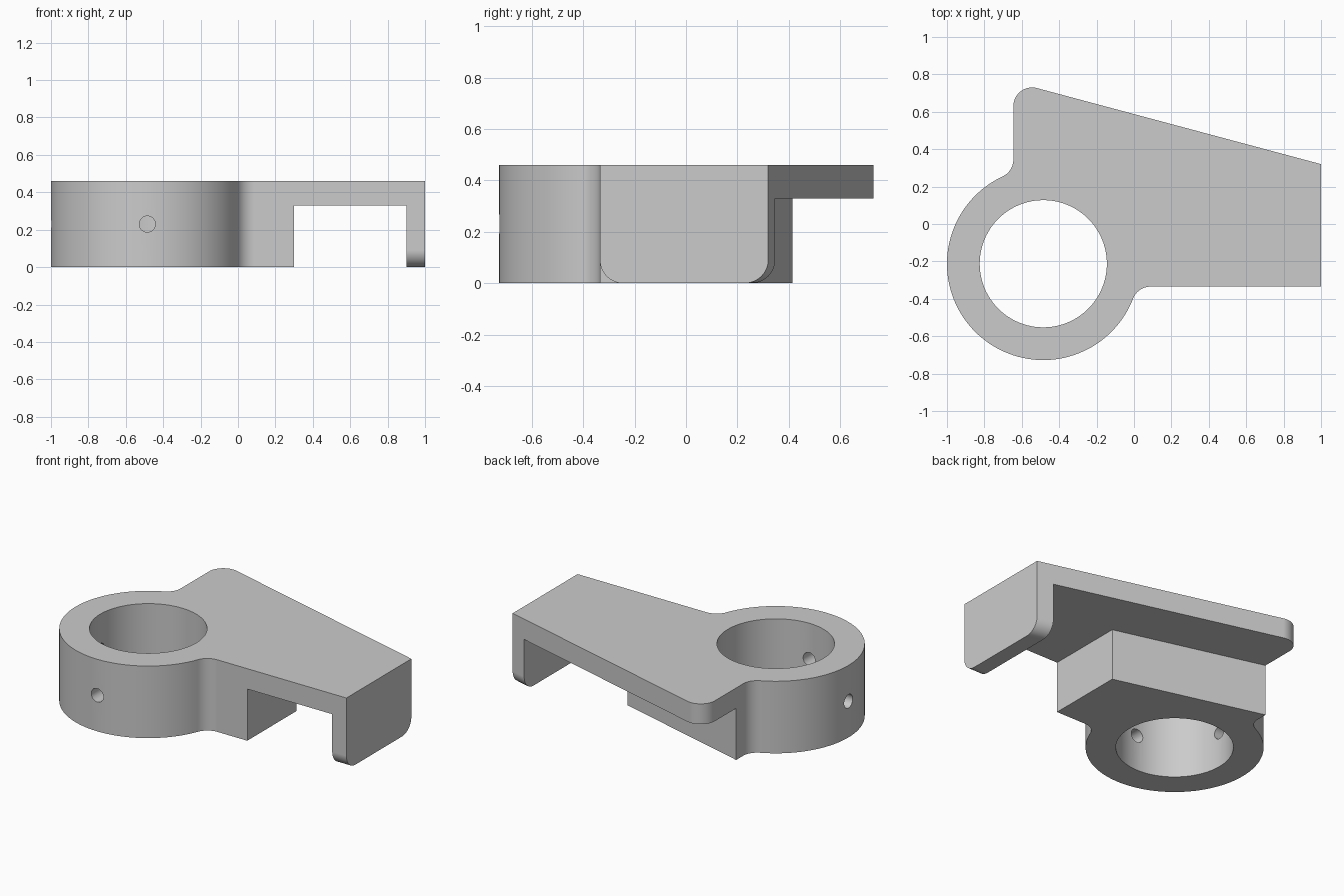
import bpy, bmesh
from math import sin, cos, tan, atan2, sqrt, radians, pi

cube = bpy.data.objects.get("Cube")
if cube:
    bpy.data.objects.remove(cube, do_unlink=True)

HEIGHT, PLATE_Z = 0.46, 0.33
CX, CY, RING_R, BORE_R = -0.485, -0.2125, 0.515, 0.34
FILLET, SLANT = 0.1, tan(radians(15))
FRONT_Y, LEFT_X = -0.335, -0.645


def arc(cx, cy, r, a0, a1, n):
    return [(cx + r * cos(a0 + (a1 - a0) * i / n),
             cy + r * sin(a0 + (a1 - a0) * i / n)) for i in range(n + 1)]


def prism(name, pts, z0, z1):
    bm = bmesh.new()
    face = bm.faces.new([bm.verts.new((x, y, z0)) for x, y in pts])
    ext = bmesh.ops.extrude_face_region(bm, geom=[face])
    top = [v for v in ext["geom"] if isinstance(v, bmesh.types.BMVert)]
    bmesh.ops.translate(bm, verts=top, vec=(0, 0, z1 - z0))
    bmesh.ops.recalc_face_normals(bm, faces=bm.faces)
    me = bpy.data.meshes.new(name)
    bm.to_mesh(me)
    bm.free()
    ob = bpy.data.objects.new(name, me)
    bpy.context.collection.objects.link(ob)
    return ob


def cylinder(name, r, depth, loc, rot=(0, 0, 0), n=32):
    bpy.ops.mesh.primitive_cylinder_add(vertices=n, radius=r, depth=depth,
                                        location=loc, rotation=rot)
    ob = bpy.context.object
    ob.name = name
    return ob


def cut(target, cutter):
    cutter.hide_render = True
    mod = target.modifiers.new("cut", "BOOLEAN")
    mod.operation, mod.solver, mod.object = "DIFFERENCE", "EXACT", cutter
    bpy.context.view_layer.objects.active = target
    bpy.ops.object.modifier_apply(modifier=mod.name)
    bpy.data.objects.remove(cutter, do_unlink=True)


# Plan outline: ring, concave fillets, slanted arm with one rounded corner
reach = RING_R + FILLET
fy = FRONT_Y - FILLET
fx = CX + sqrt(reach ** 2 - (fy - CY) ** 2)
lx = LEFT_X - FILLET
ly = CY + sqrt(reach ** 2 - (lx - CX) ** 2)
a_front = atan2(fy - CY, fx - CX)
a_left = atan2(ly - CY, lx - CX)
outline = arc(CX, CY, RING_R, a_left, a_front + 2 * pi, 80)
outline += arc(fx, fy, FILLET, a_front + pi, pi / 2, 14)[1:]
outline += [(1, FRONT_Y), (1, 0.32)]
outline += arc(LEFT_X + FILLET, 0.63, FILLET, radians(75), pi, 20)
outline += arc(lx, ly, FILLET, 0, a_left - pi, 14)[:-1]
bracket = prism("clamp_bracket", outline, 0, HEIGHT)

# Channel beside the end flange and undercut behind the clamp block
back = lambda x: 0.415 - SLANT * (x - LEFT_X)
cut(bracket, prism("undercut", [(0.3, -1), (0.9, -1), (0.9, 1), (-1, 1),
                                (-1, back(-1)), (0.3, back(0.3))], -0.1, PLATE_Z))

# Rounded lower corners of the end flange
bm = bmesh.new()
bm.from_mesh(bracket.data)
corners = [e for e in bm.edges
           if all(v.co.z < 0.001 and v.co.x > 0.89 for v in e.verts)
           and abs(e.verts[0].co.x - e.verts[1].co.x) > 0.05]
bmesh.ops.bevel(bm, geom=corners, offset=0.09, offset_type="OFFSET",
                segments=12, profile=0.5, affect="EDGES")
bm.to_mesh(bracket.data)
bm.free()

# Main bore and two radial screw holes
cut(bracket, cylinder("bore", BORE_R, 1, (CX, CY, HEIGHT / 2), n=96))
cut(bracket, cylinder("front_hole", 0.043, 0.6, (CX, CY - 0.5, HEIGHT / 2), (pi / 2, 0, 0)))
cut(bracket, cylinder("side_hole", 0.043, 0.6, (CX - 0.5, CY, HEIGHT / 2), (0, pi / 2, 0)))

# Material and shading
grey = bpy.data.materials.new("plain_grey")
grey.use_nodes = True
colour = (0.6, 0.6, 0.6, 1)
grey.diffuse_color = colour
grey.node_tree.nodes["Principled BSDF"].inputs["Base Color"].default_value = colour
bracket.data.materials.clear()
bracket.data.materials.append(grey)
for p in bracket.data.polygons:
    p.material_index = 0

bpy.ops.object.select_all(action="DESELECT")
bracket.select_set(True)
bpy.context.view_layer.objects.active = bracket
bpy.ops.object.shade_smooth_by_angle(angle=radians(30))
weighted = bracket.modifiers.new("weighted_normals", "WEIGHTED_NORMAL")
weighted.keep_sharp = True
